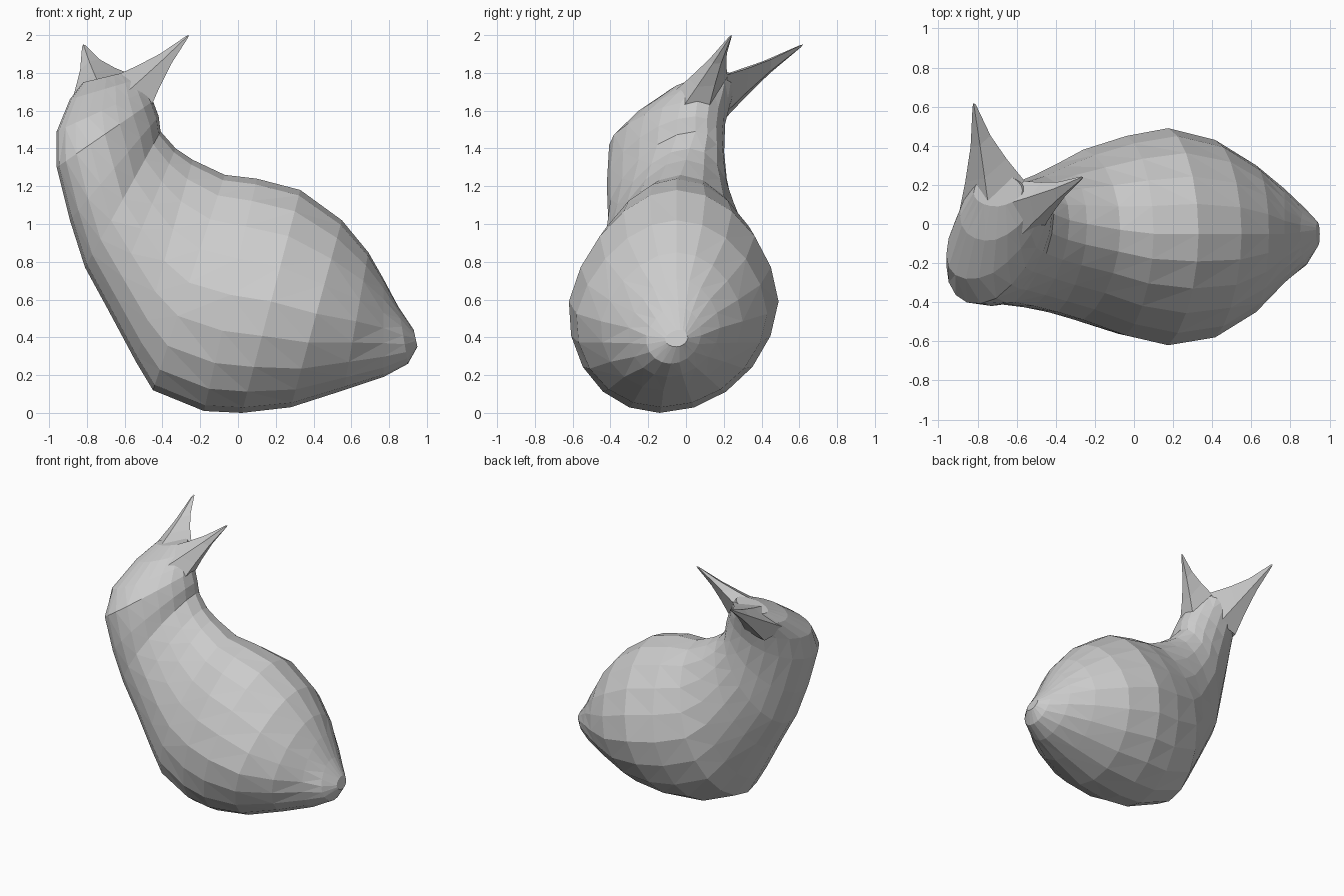
import bpy, bmesh, math
from mathutils import Vector

cube = bpy.data.objects.get("Cube")
if cube:
    bpy.data.objects.remove(cube, do_unlink=True)

gray = bpy.data.materials.new("plain gray")
gray.use_nodes = True
gray.diffuse_color = (0.6, 0.6, 0.6, 1)
gray.node_tree.nodes["Principled BSDF"].inputs["Base Color"].default_value = gray.diffuse_color

SIDES = 20


def loft(name, rings, tip=None):
    """Skin a row of closed point rings, ending in a cap or a pointed tip."""
    bm = bmesh.new()
    loops = [[bm.verts.new(p) for p in ring] for ring in rings]
    count = len(loops[0])
    for a, b in zip(loops, loops[1:]):
        for i in range(count):
            j = (i + 1) % count
            bm.faces.new((a[i], a[j], b[j], b[i]))
    bm.faces.new(loops[0])
    if tip is None:
        bm.faces.new(loops[-1])
    else:
        point = bm.verts.new(tip)
        for i in range(count):
            bm.faces.new((loops[-1][i], loops[-1][(i + 1) % count], point))
    bmesh.ops.triangulate(bm, faces=bm.faces[:])
    bmesh.ops.recalc_face_normals(bm, faces=bm.faces[:])
    mesh = bpy.data.meshes.new(name)
    bm.to_mesh(mesh)
    bm.free()
    mesh.materials.append(gray)
    obj = bpy.data.objects.new(name, mesh)
    bpy.context.collection.objects.link(obj)


def body_ring(back, belly, right, left):
    """Egg-shaped ring, narrower towards the back, with its own side limits."""
    back, belly = Vector(back), Vector(belly)
    middle = (back + belly) / 2
    points = []
    for i in range(SIDES):
        angle = math.tau * i / SIDES
        c, s = math.cos(angle), math.sin(angle)
        p = middle + (back - belly) / 2 * c
        side = left if s > 0 else right
        p.y += (side - middle.y) * abs(s) * (1 - .15 * max(c, 0))
        points.append(p)
    return points


# Body, neck and head: back point, belly point, right and left limits
sections = [
    ((.93, -.03, .44), (.95, -.05, .35), -.11, .01),
    ((.85, -.04, .56), (.90, -.08, .26), -.21, .08),
    ((.77, -.05, .71), (.77, -.10, .19), -.30, .18),
    ((.69, -.05, .85), (.56, -.12, .12), -.45, .30),
    ((.55, -.05, 1.02), (.28, -.13, .03), -.58, .43),
    ((.33, -.05, 1.18), (.02, -.14, 0), -.62, .49),
    ((.10, -.05, 1.24), (-.18, -.14, .01), -.57, .45),
    ((-.07, -.03, 1.26), (-.45, -.13, .12), -.49, .38),
    ((-.24, 0, 1.34), (-.54, -.13, .27), -.45, .31),
    ((-.33, .02, 1.40), (-.69, -.13, .55), -.42, .25),
    ((-.41, .05, 1.49), (-.81, -.14, .77), -.40, .21),
    ((-.42, .05, 1.57), (-.89, -.18, 1.02), -.40, .19),
    ((-.45, .06, 1.65), (-.96, -.21, 1.30), -.38, .19),
    ((-.48, .08, 1.71), (-.96, -.16, 1.49), -.25, .22),
    ((-.52, .12, 1.77), (-.89, .04, 1.66), -.08, .26),
    ((-.57, .17, 1.81), (-.82, .16, 1.75), .09, .26),
]
loft("body", [body_ring(*section) for section in sections])


def ear(name, base, tip):
    """Hollow-sided spike that flares into the head."""
    base = [Vector(p) for p in base]
    tip = Vector(tip)
    root = sum(base, Vector()) / len(base)
    rings = []
    for along, width in ((0, 1), (.3, .62), (.6, .3), (.97, .05)):
        centre = root.lerp(tip, along)
        rings.append([centre + (p - root) * width for p in base])
    loft(name, rings, tip)


ear("left_ear",
    [(-.62, -.10, 1.67), (-.47, -.03, 1.60), (-.47, .12, 1.61),
     (-.57, .22, 1.78), (-.66, .10, 1.78)], (-.26, .24, 2.0))
ear("right_ear",
    [(-.90, .03, 1.60), (-.82, .19, 1.54), (-.66, .20, 1.58),
     (-.56, .22, 1.79), (-.74, .06, 1.75)], (-.82, .62, 1.95))
